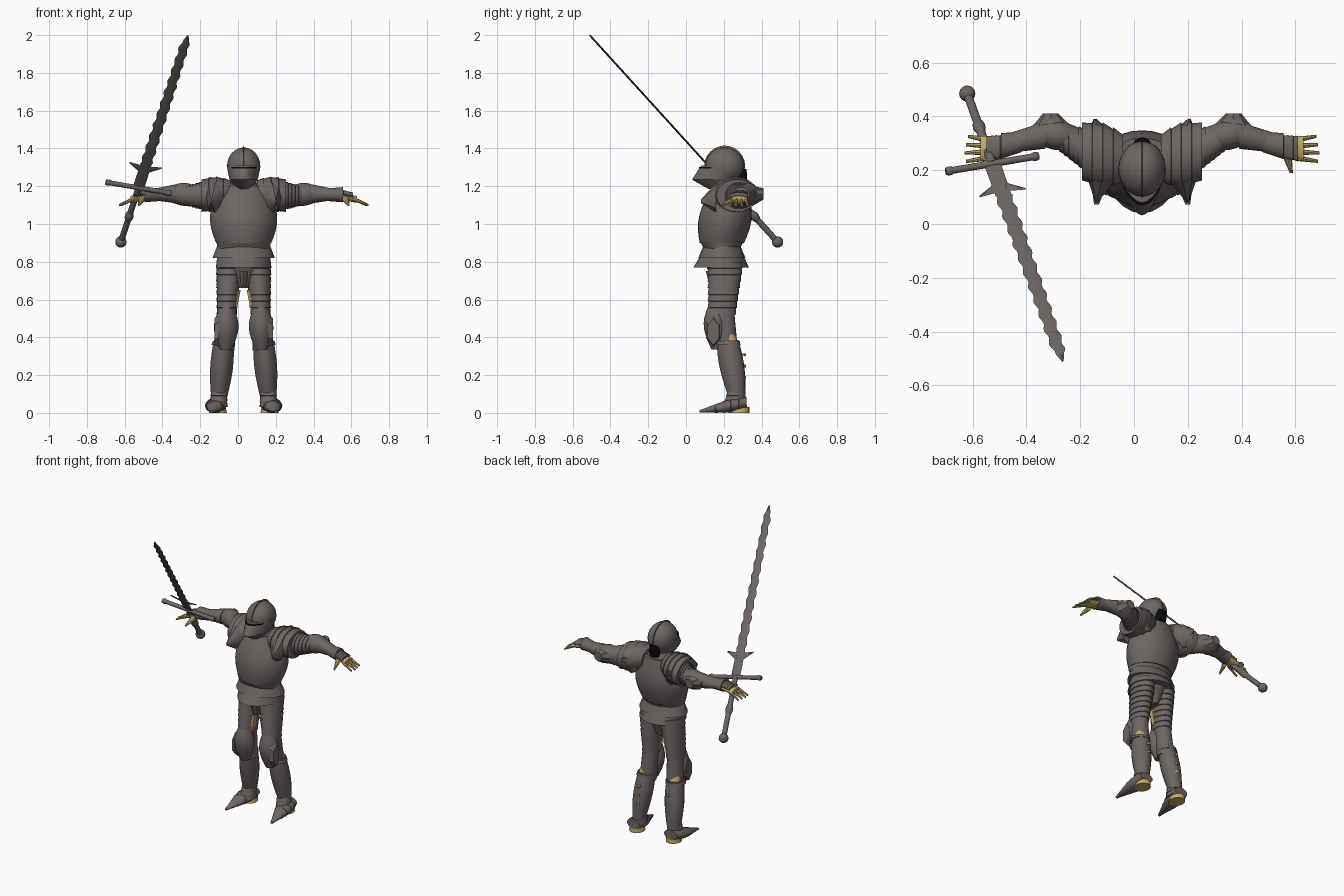
import bpy, bmesh, math
from mathutils import Matrix, Vector

if "Cube" in bpy.data.objects:
    bpy.data.objects.remove(bpy.data.objects["Cube"])


def material(name, *color):
    made = bpy.data.materials.new(name)
    made.use_nodes = True
    made.diffuse_color = (*color, 1)
    shader = made.node_tree.nodes["Principled BSDF"]
    shader.inputs["Base Color"].default_value = (*color, 1)
    return made


STEEL = material("dark steel", .15, .13, .125)
GOLD = material("gold leather", .56, .41, .14)
BLACK = material("black", .004, .004, .004)
BODY = Matrix.Translation((.03, 0, 0))


def loft(name, rings, axis, mat=STEEL, sides=20, keel=0, mirror=False, matrix=BODY):
    """Skins rings of (centre, half width, half depth) lying across the axis."""
    across, deep = [k for k in range(3) if k != axis]
    bm = bmesh.new()
    loops = []
    for centre, width, depth in rings:
        loop = []
        for i in range(sides):
            angle = math.tau * i / sides
            front = math.cos(angle)
            point = Vector(centre)
            point[across] += width * math.sin(angle) * (1 - keel * max(0, front))
            point[deep] -= depth * front
            loop.append(bm.verts.new(point))
        loops.append(loop)
    for low, high in zip(loops, loops[1:]):
        for i in range(sides):
            bm.faces.new((low[i - 1], low[i], high[i], high[i - 1]))
    bm.faces.new(loops[0])
    bm.faces.new(loops[-1])
    bmesh.ops.recalc_face_normals(bm, faces=bm.faces)

    # Smooth shading with sharp creases
    for face in bm.faces:
        face.smooth = True
    for edge in bm.edges:
        edge.smooth = edge.calc_face_angle(0) < math.radians(35)
    mesh = bpy.data.meshes.new(name)
    bm.to_mesh(mesh)
    bm.free()
    mesh.materials.append(mat)
    obj = bpy.data.objects.new(name, mesh)
    obj.matrix_world = matrix
    bpy.context.collection.objects.link(obj)
    if mirror:
        obj.modifiers.new("mirror", "MIRROR").use_mirror_merge = False


def form(name, start, end, size, end_size, bulge=0, bands=0, dome=False, **options):
    """A tapered part from start to end, optionally bulged, domed or cut into flared bands."""
    start, end = Vector(start), Vector(end)
    run = end - start
    axis = max(range(3), key=lambda k: abs(run[k]))

    def ring(u, flare=0):
        scale = (1 + bulge * math.sin(math.pi * u)) * (1 + flare)
        if dome:
            scale *= max(.05, math.sqrt(1 - (2 * u - 1) ** 2))
        half = [(a + (b - a) * u) * scale for a, b in zip(size, end_size)]
        return (start.lerp(end, u), *half)

    rings = []
    for i in range(bands):
        rings += [ring(i / bands), ring((i + .95) / bands, .07)]
    if not bands:
        if dome:
            stops = [(1 - math.cos(math.pi * i / 12)) / 2 for i in range(13)]
        else:
            stops = [i / 8 for i in range(9)]
        rings = [ring(u) for u in stops]
    loft(name, rings, axis, **options)


def pair(name, *shape, **options):
    form(name, *shape, mirror=True, **options)


# Helmet with comb, pointed visor and sight slit
form("helmet_skull", (0, .205, 1.21), (0, .205, 1.405), (.088, .103), (.088, .103),
     dome=True, sides=28)
form("helmet_comb", (0, .205, 1.2), (0, .205, 1.415), (.006, .108), (.006, .108), dome=True)
form("upper_visor", (0, .16, 1.235), (0, .19, 1.31), (.075, .128), (.09, .11), keel=.35)
form("lower_visor", (0, .16, 1.235), (0, .18, 1.185), (.075, .128), (.04, .06), keel=.35)
form("sight_slit", (0, .15, 1.295), (0, .15, 1.303), (.07, .08), (.07, .08), keel=.2, mat=BLACK)
form("nape_padding", (0, .29, 1.215), (0, .29, 1.29), (.035, .03), (.03, .03),
     bulge=.1, mat=BLACK, sides=8)

# Torso armour
form("gorget", (0, .22, 1.23), (0, .23, 1.14), (.062, .07), (.11, .1), bands=3)
form("breastplate", (0, .23, 1.2), (0, .19, .9), (.12, .09), (.146, .118),
     bulge=.33, keel=.12, sides=28)
form("waist_plate", (0, .19, .91), (0, .19, .87), (.145, .117), (.138, .095), sides=28)
form("upper_fauld", (0, .19, .89), (0, .19, .82), (.138, .095), (.165, .125), keel=.15)
form("lower_fauld", (0, .19, .83), (0, .186, .77), (.14, .115), (.147, .147), keel=.2)
form("mail_pelvis", (0, .2, .8), (0, .2, .66), (.12, .1), (.03, .05))
form("codpiece", (0, .155, .75), (0, .155, .67), (.03, .05), (.012, .03), sides=12)

# Shoulders
pair("pauldron", (.07, .245, 1.17), (.225, .27, 1.15), (.085, .06), (.1, .08), bulge=.22, bands=4)
pair("pauldron_front_wing", (.15, .16, 1.14), (.17, .08, 1.12), (.05, .08), (.004, .01), sides=8)
pair("pauldron_rear_wing", (.15, .33, 1.13), (.175, .39, 1.18), (.05, .06), (.006, .01), sides=8)

# Arms
pair("upper_arm", (.2, .27, 1.15), (.31, .325, 1.15), (.08, .075), (.05, .05), bands=6)
pair("elbow_cop", (.255, .325, 1.155), (.405, .34, 1.16), (.04, .045), (.03, .03),
     bulge=.6, sides=12)
pair("elbow_wing", (.335, .36, 1.15), (.34, .41, 1.16), (.075, .05), (.03, .03), sides=8)
pair("forearm", (.36, .33, 1.16), (.5, .3, 1.155), (.05, .05), (.036, .026))
pair("gauntlet_cuff", (.45, .305, 1.155), (.525, .29, 1.155), (.038, .034), (.048, .04))
pair("gauntlet_back", (.51, .29, 1.165), (.58, .28, 1.15), (.04, .018), (.045, .015), bands=4)

# Gloved hands
pair("palm", (.5, .295, 1.15), (.6, .28, 1.13), (.035, .02), (.046, .018), mat=GOLD)
for k, finger in enumerate(("index", "middle", "ring", "little")):
    y = .245 + .023 * k
    tip = .66 - .006 * abs(k - 1)
    pair(finger + "_finger", (.58, y, 1.135), (tip, y + (k - 1.5) * .008, 1.1),
         (.011, .011), (.006, .006), mat=GOLD, sides=8)
pair("thumb", (.54, .25, 1.13), (.555, .19, 1.1), (.017, .017), (.006, .006), mat=GOLD, sides=8)

# Legs
pair("thigh", (.075, .21, .8), (.09, .19, .52), (.068, .09), (.05, .07), bands=8)
pair("knee_core", (.09, .195, .54), (.1, .22, .33), (.05, .06), (.052, .055))
pair("knee_cop", (.09, .15, .56), (.095, .16, .335), (.035, .035), (.03, .025), bulge=1, keel=.15)
pair("knee_wing", (.13, .145, .44), (.155, .145, .43), (.045, .09), (.035, .07), sides=6)
pair("greave", (.105, .22, .385), (.13, .27, .08), (.052, .058), (.042, .044), bulge=.28, keel=.15)
pair("greave_rim", (.105, .22, .38), (.108, .22, .36), (.058, .065), (.062, .068))

# Feet with pointed toes
pair("ankle", (.13, .262, .12), (.133, .26, .03), (.04, .04), (.046, .06), bands=3)
pair("sabaton", (.138, .32, .053), (.17, .07, .008), (.048, .03), (.008, .006), bulge=.6, bands=6)
pair("heel_sole", (.137, .28, 0), (.137, .285, .03), (.048, .055), (.042, .05), mat=GOLD)

# Leather straps and buckles
pair("thigh_strap", (.03, .175, .65), (.05, .175, .55), (.016, .025), (.016, .025),
     mat=GOLD, sides=6)
pair("knee_strap", (.1, .225, .42), (.108, .235, .375), (.042, .035), (.042, .04), mat=GOLD)
for level, height in (("upper", .3), ("middle", .24), ("lower", .18)):
    pair(level + "_calf_buckle", (.11, .305, height), (.11, .305, height + .015),
         (.01, .012), (.01, .012), mat=GOLD, sides=6)

# Greatsword frame: local x runs along the guard, local z towards the tip
pommel_end, tip_end = Vector((-.62, .485, .905)), Vector((-.265, -.51, 2))
reach = tip_end - pommel_end
along = reach.normalized()
side = Vector((.34, .056, -.057))
side = (side - along * side.dot(along)).normalized()
frame = Matrix((side, along.cross(side), along)).transposed().to_4x4()
frame.translation = pommel_end.lerp(tip_end, .262)
grip = (frame.translation - pommel_end).length
blade = reach.length - grip

# Wavy double-edged blade
waves = []
steps = 96
for i in range(steps + 1):
    u = i / steps
    width = (.031 - .008 * u) * min(1, (1.002 - u) / .07) ** .7
    sway = .0045 * math.sin(u * math.tau * 14) if .16 < u < .95 else 0
    waves.append(((sway, 0, u * blade), width, .005))
loft("sword_blade", waves, 2, sides=4, matrix=frame)


def rod(name, start, end, radius, **options):
    form(name, start, end, (radius, radius), (radius, radius), matrix=frame, **options)


# Hilt
rod("sword_grip", (0, 0, -grip), (0, 0, 0), .016)
rod("grip_collar", (0, 0, -.24), (0, 0, -.18), .016, bulge=.45)
rod("sword_pommel", (0, 0, -grip - .03), (0, 0, .03 - grip), .03, dome=True)
rod("sword_guard", (-.178, 0, 0), (.178, 0, 0), .013)
rod("guard_knob", (.15, 0, 0), (.178, 0, 0), .013, bulge=.3, mirror=True)
form("blade_lug", (.02, 0, .135), (.088, 0, .165), (.005, .025), (.004, .004),
     mirror=True, matrix=frame, sides=4)
